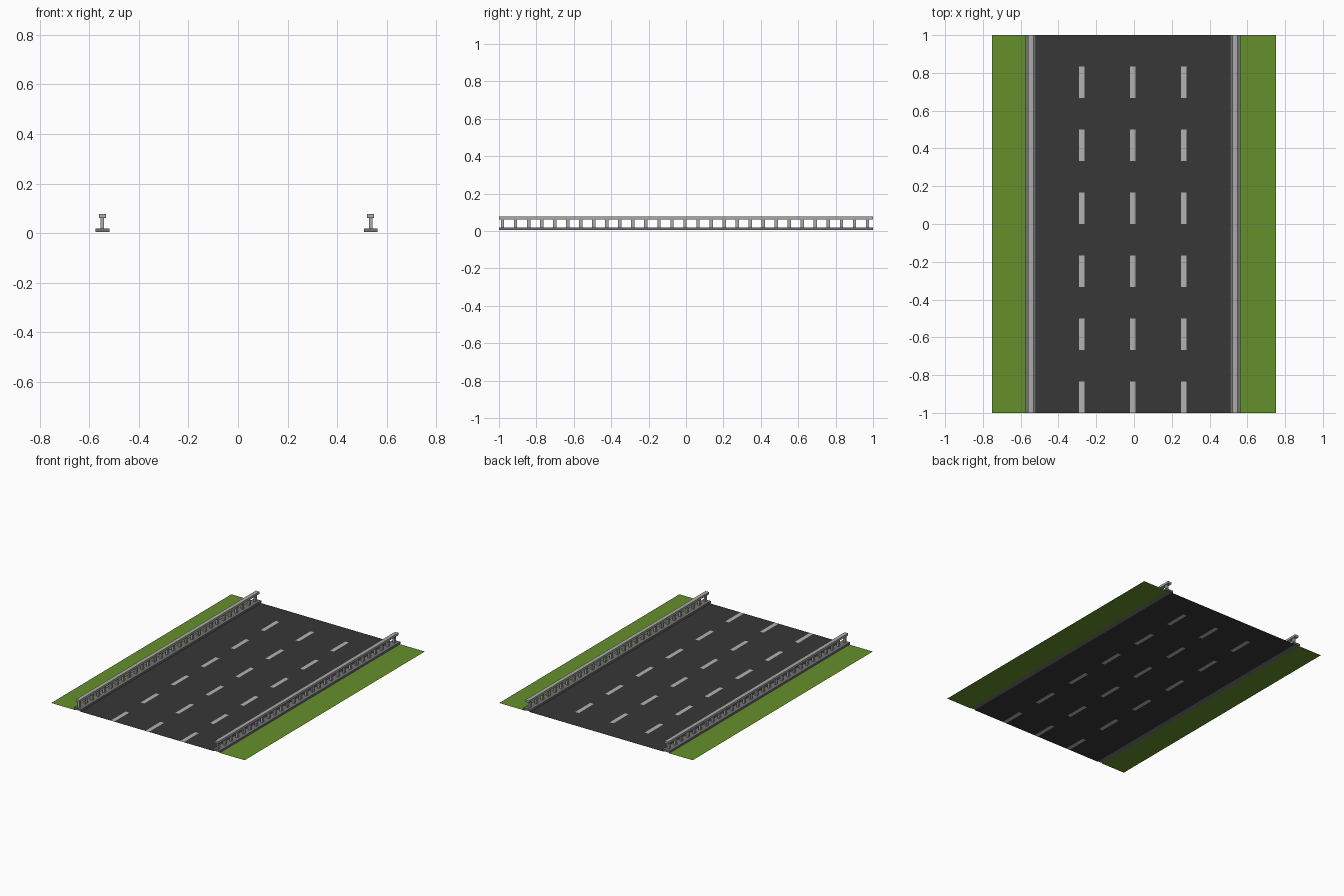
import bpy, bmesh

if "Cube" in bpy.data.objects:
    bpy.data.objects.remove(bpy.data.objects["Cube"])

def material(name, rgb):
    m = bpy.data.materials.new(name)
    m.diffuse_color = (*rgb, 1)
    m.use_nodes = True
    m.node_tree.nodes["Principled BSDF"].inputs["Base Color"].default_value = m.diffuse_color
    return m

asphalt = material("asphalt", (0.038, 0.038, 0.038))
paint = material("lane_paint", (0.45, 0.45, 0.45))
grass = material("grass", (0.13, 0.28, 0.025))
steel = material("steel", (0.40, 0.40, 0.40))
kerb = material("kerb_grey", (0.17, 0.17, 0.17))

def finish(name, bm, mats):
    me = bpy.data.meshes.new(name)
    bm.to_mesh(me)
    bm.free()
    for m in mats:
        me.materials.append(m)
    ob = bpy.data.objects.new(name, me)
    bpy.context.collection.objects.link(ob)
    return ob

def quad(bm, x0, x1, y0, y1, mat=0):
    f = bm.faces.new([bm.verts.new((x, y, 0)) for x, y in
                      ((x0, y0), (x1, y0), (x1, y1), (x0, y1))])
    f.material_index = mat

def box(name, x0, x1, y0, y1, z0, z1, mat):
    bm = bmesh.new()
    bmesh.ops.create_cube(bm, size=1)
    for v in bm.verts:
        v.co.x = (x0 + x1) / 2 + v.co.x * (x1 - x0)
        v.co.y = (y0 + y1) / 2 + v.co.y * (y1 - y0)
        v.co.z = (z0 + z1) / 2 + v.co.z * (z1 - z0)
    return finish(name, bm, [mat])

CX = -0.006    # road centre line
LANE = 0.27    # lane spacing
RAIL = 0.541   # guardrail distance from road centre

# Road surface, with the lane dashes set flush into it
xs = [CX - 0.524]
for i in (-1, 0, 1):
    xs += [CX + i * LANE - 0.014, CX + i * LANE + 0.014]
xs.append(CX + 0.524)
bm = bmesh.new()
for row in range(12):
    y0, y1 = -1 + row / 6, -1 + (row + 1) / 6
    for col in range(7):
        dash = row % 2 == 0 and col % 2 == 1
        quad(bm, xs[col], xs[col + 1], y0, y1, int(dash))
bmesh.ops.remove_doubles(bm, verts=bm.verts, dist=1e-5)
finish("road_surface", bm, [asphalt, paint])

# Verges and guardrails on each side
for side, s in (("left", -1), ("right", 1)):
    x = CX + s * RAIL
    bm = bmesh.new()
    inner = x + s * 0.018
    quad(bm, min(inner, s * 0.752), max(inner, s * 0.752), -1, 1)
    finish(side + "_grass_verge", bm, [grass])

    box(side + "_rail_base", x - 0.028, x + 0.028, -1, 1, 0.004, 0.018, kerb)
    box(side + "_top_rail", x - 0.014, x + 0.014, -1, 1, 0.062, 0.077, steel)

    # Row of posts
    posts = box(side + "_rail_posts", x - 0.007, x + 0.007,
                -0.990, -0.972, 0.018, 0.062, steel)
    arr = posts.modifiers.new("row", 'ARRAY')
    arr.count = 29
    arr.use_relative_offset = False
    arr.use_constant_offset = True
    arr.constant_offset_displace = (0, 0.0697, 0)
